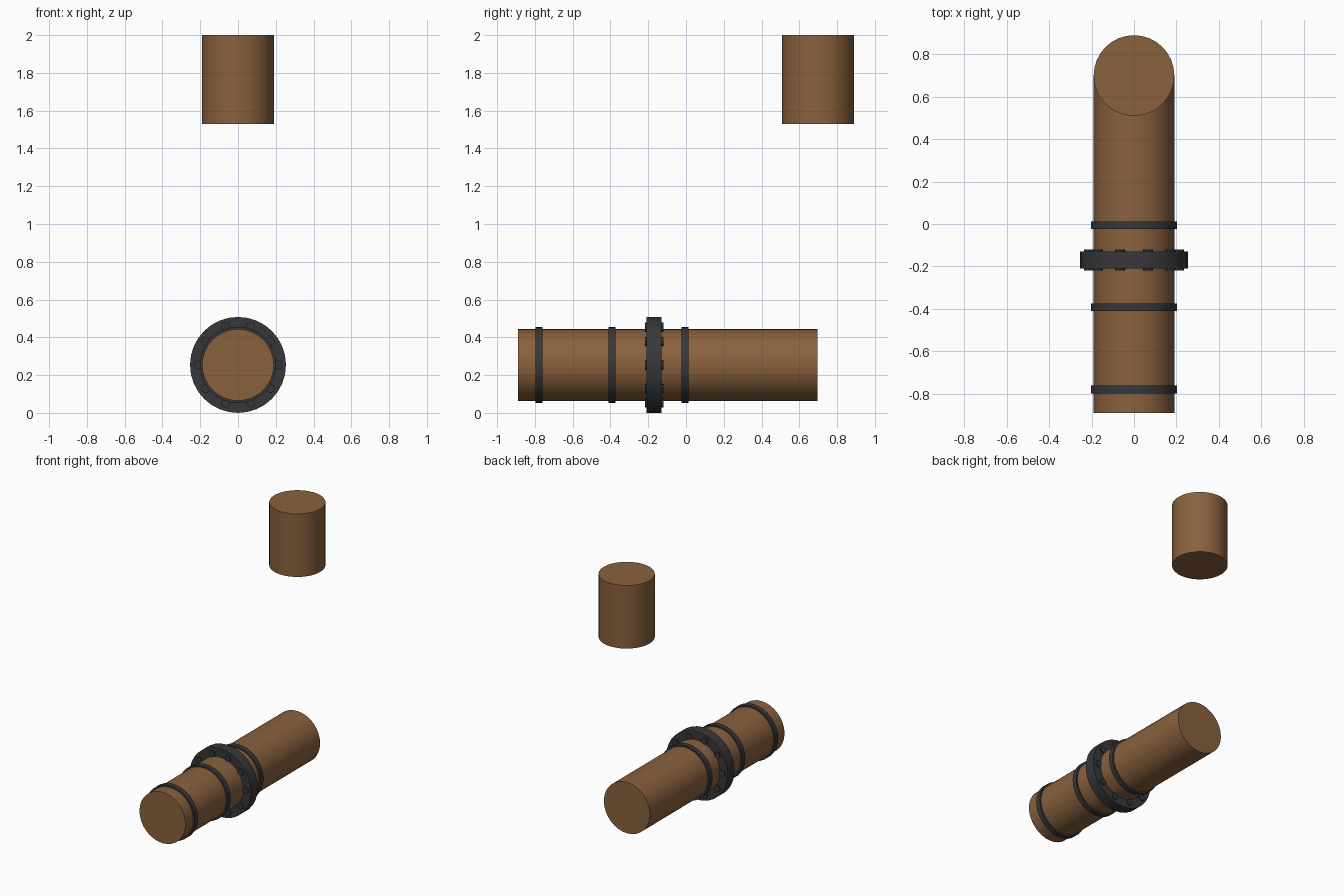
import bpy, math
from mathutils import Matrix

if "Cube" in bpy.data.objects:
    bpy.data.objects.remove(bpy.data.objects["Cube"])


def material(name, rgb):
    m = bpy.data.materials.new(name)
    m.diffuse_color = (*rgb, 1)
    m.use_nodes = True
    m.node_tree.nodes["Principled BSDF"].inputs["Base Color"].default_value = m.diffuse_color
    return m


RUST = material("rust brown", (0.25, 0.120, 0.048))
IRON = material("dark iron", (0.038, 0.039, 0.042))


def cylinder(name, mat, radius, length, loc, along_y=True, sides=32):
    rot = (math.pi / 2, 0, 0) if along_y else (0, 0, 0)
    bpy.ops.mesh.primitive_cylinder_add(vertices=sides, radius=radius, depth=length,
                                        location=loc, rotation=rot)
    ob = bpy.context.object
    ob.name = name
    ob.data.materials.append(mat)
    bpy.ops.object.shade_smooth_by_angle(angle=math.radians(30))
    return ob


PIPE_R = 0.19
AXIS_Z = 0.254
FLANGE_Y = -0.169

# Horizontal pipe and the separate upright stub above its far end
cylinder("horizontal_pipe", RUST, PIPE_R, 1.585, (0, -0.0965, AXIS_Z))
cylinder("upright_pipe", RUST, PIPE_R, 0.47, (0, 0.699, 1.765), along_y=False)

# Narrow clamp bands
for i, y in enumerate((-0.779, -0.392, -0.006)):
    cylinder(f"clamp_band_{i + 1}", IRON, 0.202, 0.037, (0, y, AXIS_Z))

# Wide flange with bolts passing through it
cylinder("flange", IRON, 0.254, 0.08, (0, FLANGE_Y, AXIS_Z))
for i in range(10):
    a = math.radians(36 * i)
    cylinder(f"flange_bolt_{i + 1}", IRON, 0.024, 0.098,
             (0.212 * math.cos(a), FLANGE_Y, AXIS_Z + 0.212 * math.sin(a)), sides=8)
